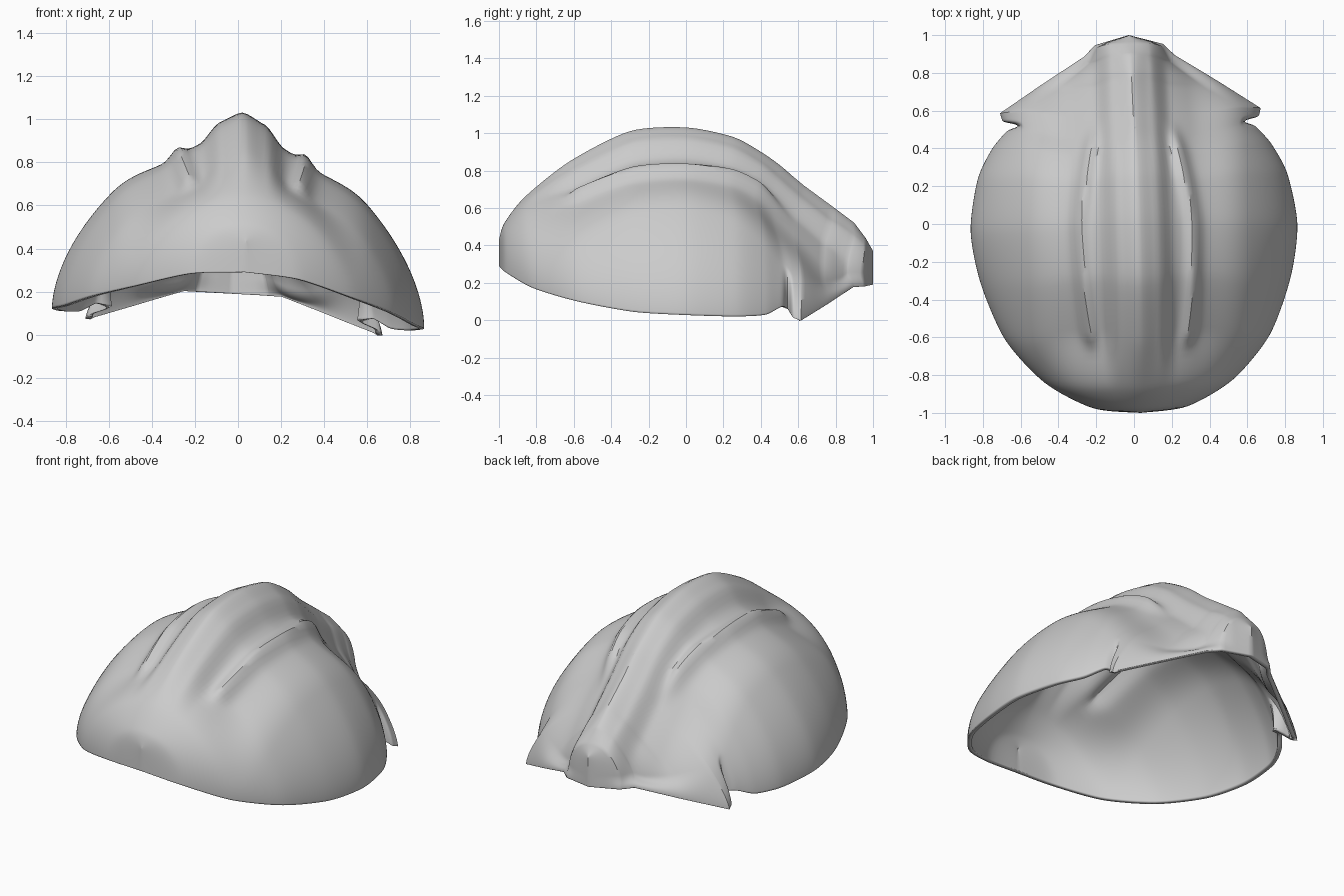
import bpy, bmesh, math
from mathutils import Vector

cube = bpy.data.objects.get("Cube")
if cube:
    bpy.data.objects.remove(cube)

# Stations from nose to tail:
# rim half width, rim y, rim z, crest y, crest z, roundness p, bulge r
STATIONS = [
    (0, -1, .29, -1, .43, 2, .5),
    (.25, -.97, .27, -.97, .52, 2, .5),
    (.5, -.83, .2, -.86, .66, 1.7, .55),
    (.7, -.6, .14, -.62, .85, 1.4, .57),
    (.82, -.3, .09, -.3, 1.01, 1.3, .57),
    (.865, -.02, .075, 0, 1.03, 1.3, .57),
    (.82, .25, .065, .25, .98, 1.3, .57),
    (.74, .41, .07, .4, .9, 1.3, .58),
    (.66, .51, .11, .5, .83, 1.2, .62),
    (.68, .56, .05, .57, .77, 1.2, .65),
    (.69, .6, .035, .63, .72, 1.2, .7),
    (.47, .745, .11, .78, .61, 1.2, .7),
    (.24, .89, .19, .9, .52, 1.7, .6),
    (.18, .95, .19, .96, .44, 2.5, .5),
    (0, 1, .19, 1, .37, 2.5, .5),
]
NOTCH = 8.4      # station index of the slot in front of the rear flap
SUB, COLS = 8, 64


def smooth(a, b, v):
    t = min(1, max(0, (v - a) / (b - a)))
    return t * t * (3 - 2 * t)


def bell(v, width):
    return math.exp(-(v / width) ** 2)


def station(u):
    """Blend the stations with a gentle spline."""
    i = min(int(u), len(STATIONS) - 2)
    t = u - i
    pick = lambda k: STATIONS[min(max(k, 0), len(STATIONS) - 1)]
    out = []
    for a, b, c, d in zip(pick(i - 1), pick(i), pick(i + 1), pick(i + 2)):
        m, n = (c - a) * .4, (d - b) * .4
        if i >= 9:                      # straight rear edge
            m = n = c - b
        out.append((2*t**3 - 3*t*t + 1) * b + (t**3 - 2*t*t + t) * m
                   + (3*t*t - 2*t**3) * c + (t**3 - t*t) * n)
    return out


def relief(x, y):
    """Raised spine, troughs beside it and a long rib on each side."""
    spine = -.015 * smooth(0, .1, x) - .06 * smooth(.1, .2, x)
    spine += .075 * smooth(.3, .6, x)
    centre = .3 - .1 * max(0, y) ** 1.3 * 2 - .1 * max(0, -y) ** 2
    rib = .04 * bell(x - centre, .038)
    rib *= smooth(-.72, -.6, y) * (1 - smooth(.4, .62, y))
    return (spine + rib) * smooth(-.88, -.6, y) * (1 - smooth(.85, .98, y) * .8)


def build_shell():
    bm = bmesh.new()
    rows = []
    steps = (len(STATIONS) - 1) * SUB
    for k in range(steps + 1):
        u = k / SUB
        w, yr, zr, yc, zc, p, r = station(u)
        a, b = station(max(0, u - .2)), station(min(len(STATIONS) - 1, u + .2))
        up = Vector((0, a[4] - b[4], b[3] - a[3])).normalized()
        row = []
        for j in range(-COLS, COLS + 1):
            t = j / COLS
            s = math.sin(abs(t) * math.pi / 2)
            f = max(0, 1 - s ** p) ** r
            # slot fold near the rim
            fold = .07 * bell(u - NOTCH, .3) * max(0, 1 - f / .3)
            x = max(0, w * s - fold)
            co = Vector((math.copysign(x, t), yr + (yc - yr) * f,
                         zr + (zc - zr) * f))
            co += up * relief(x, co.y) * smooth(0, .35, f)
            row.append(bm.verts.new(co))
        rows.append(row)
    for lower, upper in zip(rows, rows[1:]):
        for j in range(2 * COLS):
            bm.faces.new((lower[j], lower[j + 1], upper[j + 1], upper[j]))
    bmesh.ops.remove_doubles(bm, verts=bm.verts, dist=.0008)
    bmesh.ops.dissolve_degenerate(bm, edges=bm.edges, dist=.0005)
    bmesh.ops.recalc_face_normals(bm, faces=bm.faces)
    top = max(bm.faces, key=lambda f: f.calc_center_median().z)
    if top.normal.z < 0:
        bmesh.ops.reverse_faces(bm, faces=bm.faces)
    # slight lean and twist of the whole shell
    for v in bm.verts:
        x, y, z = v.co
        v.co = (x - .03 * y + .02 * (z - .1), y + .02 * x, z - .055 * x)
    mesh = bpy.data.meshes.new("shell")
    bm.to_mesh(mesh)
    bm.free()
    obj = bpy.data.objects.new("shell", mesh)
    bpy.context.collection.objects.link(obj)
    return obj


# Plain grey material
grey = bpy.data.materials.new("plain grey")
grey.use_nodes = True
colour = (.6, .6, .6, 1)
grey.diffuse_color = colour
grey.node_tree.nodes["Principled BSDF"].inputs["Base Color"].default_value = colour

shell = build_shell()
shell.data.materials.append(grey)
wall = shell.modifiers.new("wall", 'SOLIDIFY')
wall.thickness = .025
wall.offset = -1

bpy.context.view_layer.objects.active = shell
shell.select_set(True)
bpy.ops.object.shade_smooth_by_angle(angle=math.radians(35))
